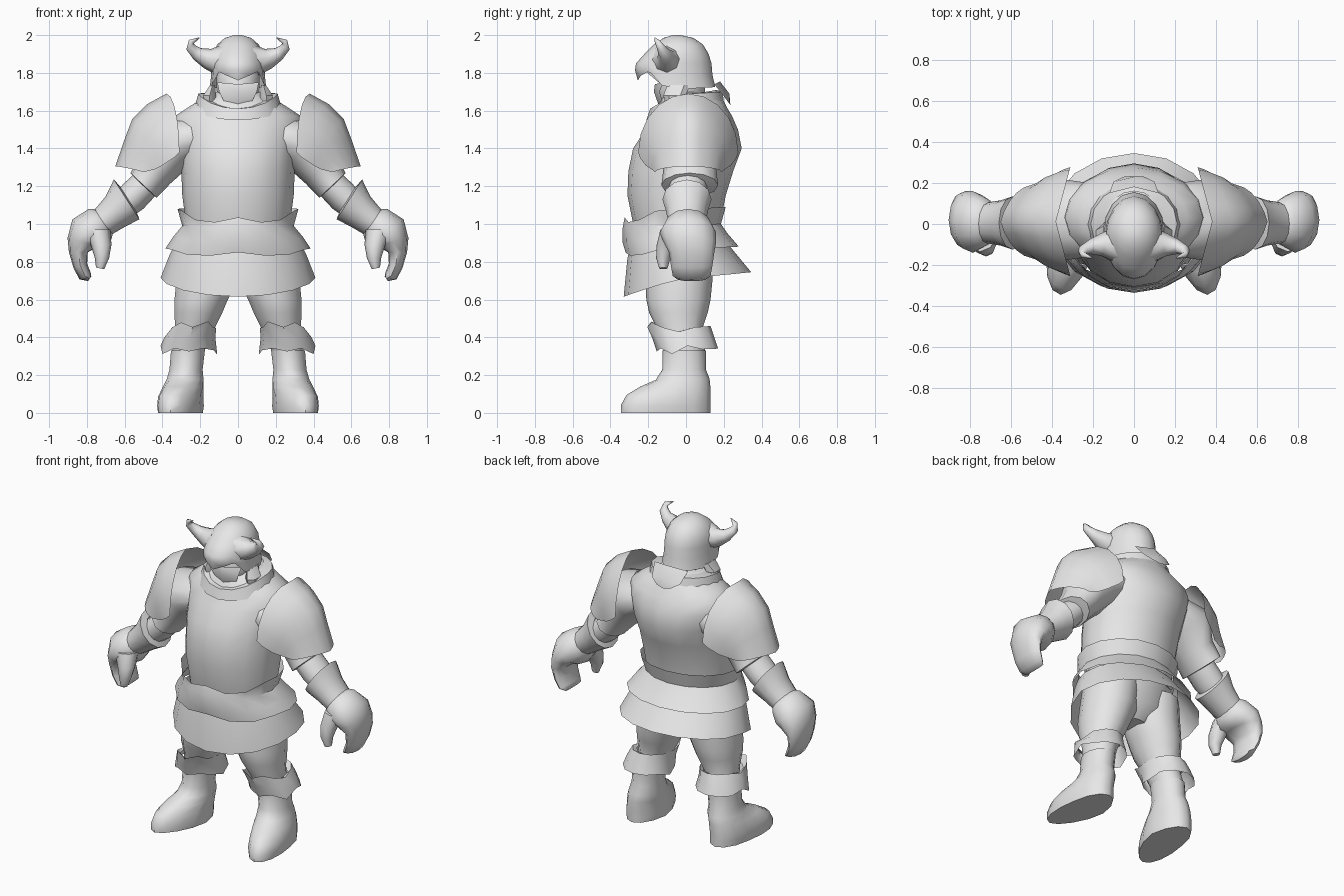
import bpy, bmesh, math
from mathutils import Vector

grey = bpy.data.materials.new("plain grey")
grey.diffuse_color = (0.8, 0.8, 0.8, 1)


def loft(name, rings, closed=True, cap0=False, cap1=False, mirror=False, angle=40):
    """Skin a list of equal-length point rings."""
    bm = bmesh.new()
    vs = [[bm.verts.new(p) for p in r] for r in rings]
    n = len(rings[0])
    for a, b in zip(vs, vs[1:]):
        for i in range(n if closed else n - 1):
            j = (i + 1) % n
            bm.faces.new((a[i], a[j], b[j], b[i]))
    if cap0:
        bm.faces.new(vs[0][::-1])
    if cap1:
        bm.faces.new(vs[-1])
    # face outwards from the middle of the part
    bm.normal_update()
    mid = sum((v.co for v in bm.verts), Vector()) / len(bm.verts)
    if sum((f.calc_center_median() - mid).dot(f.normal) * f.calc_area() for f in bm.faces) < 0:
        bmesh.ops.reverse_faces(bm, faces=bm.faces)
    me = bpy.data.meshes.new(name)
    bm.to_mesh(me)
    bm.free()
    me.materials.append(grey)
    me.polygons.foreach_set("use_smooth", [True] * len(me.polygons))
    me.set_sharp_from_angle(angle=math.radians(angle))
    ob = bpy.data.objects.new(name, me)
    bpy.context.collection.objects.link(ob)
    if mirror:
        m = ob.modifiers.new("mirror", 'MIRROR')
        m.use_mirror_merge = False
    return ob


def ring(yf, yb, hx, zf, zs=None, zb=None, cx=0, n=16, p=1.5, e=1.0):
    """Level ring; height may differ at front, side and back; e < 1 is boxier."""
    zs = zf if zs is None else zs
    zb = zs if zb is None else zb
    cy, ry, pts = (yf + yb) / 2, (yb - yf) / 2, []
    for i in range(n):
        a = 2 * math.pi * i / n
        c, s = math.cos(a), math.sin(a)
        z = zs + ((zf if c > 0 else zb) - zs) * abs(c) ** p
        pts.append((cx + hx * math.copysign(abs(s) ** e, s),
                    cy - ry * math.copysign(abs(c) ** e, c), z))
    return pts


def tube_ring(c, d, r, ry, n=12):
    """Ring across direction d (in the xz plane), r in plane, ry in depth."""
    d = Vector((d[0], 0, d[1])).normalized()
    u = Vector((-d.z, 0, d.x))
    return [Vector(c) + u * r * math.cos(2 * math.pi * i / n)
            + Vector((0, ry * math.sin(2 * math.pi * i / n), 0)) for i in range(n)]


# ---- torso, hips and neck
loft("torso", [ring(*r) for r in (
    (-.26, .17, .27, .9), (-.28, .18, .275, 1.0), (-.31, .21, .295, 1.15),
    (-.305, .25, .3, 1.28), (-.28, .295, .315, 1.4), (-.215, .275, .345, 1.5),
    (-.18, .245, .335, 1.57), (-.155, .215, .26, 1.62), (-.13, .19, .18, 1.67),
    (-.1, .16, .12, 1.7))], cap0=True, cap1=True, angle=75)
loft("hips", [ring(*r) for r in (
    (-.09, .05, .1, .655), (-.17, .13, .24, .74), (-.25, .17, .29, .95))],
    cap0=True, cap1=True)
loft("collar", [ring(-.21, .2, .235, 1.55, 1.6, 1.66), ring(-.19, .19, .21, 1.61, 1.69, 1.7),
                ring(-.13, .16, .14, 1.61, 1.69, 1.71)])
loft("collar_flap", [[(-.12, .15, 1.74), (0, .18, 1.755), (.12, .15, 1.74)],
                     [(-.1, .205, 1.67), (0, .23, 1.69), (.1, .205, 1.67)],
                     [(-.05, .23, 1.64), (0, .235, 1.63), (.05, .23, 1.64)]], closed=False)

# ---- belt with a peaked front, and the skirt below
belt = [ring(-.325, .21, .32, 1.035, 1.08, 1.09), ring(-.335, .185, .295, .98, .99, 1.0),
        ring(-.335, .22, .345, .9, .93, .95), ring(-.32, .28, .385, .85, .87, .88)]
for k, amount in ((0, -.03), (3, -.02)):      # dips beside the front peak
    for i in (1, 2, 14, 15):
        x, y, z = belt[k][i]
        belt[k][i] = (x, y, z + amount)
loft("belt", belt)
loft("skirt", [ring(-.29, .18, .33, .9, .9, .95), ring(-.31, .25, .365, .82, .83, .86),
               ring(-.33, .345, .41, .615, .715, .745, p=1.2)])

# ---- head and helmet
loft("head", [ring(*r, n=12) for r in (
    (-.1, .1, .07, 1.6), (-.135, .1, .085, 1.64), (-.15, .1, .115, 1.71),
    (-.13, .1, .115, 1.78), (-.1, .08, .1, 1.86))], cap0=True, cap1=True)
loft("mouth_guard", [[(-.11, -.12, 1.75), (0, -.165, 1.74), (.11, -.12, 1.75)],
                     [(-.1, -.14, 1.70), (0, -.17, 1.70), (.1, -.14, 1.70)],
                     [(-.065, -.12, 1.63), (0, -.145, 1.63), (.065, -.12, 1.63)]], closed=False)
rim = ring(-.255, .155, .15, 1.76, 1.715, 1.725)
for i, z in ((1, 1.785), (2, 1.81), (3, 1.735), (13, 1.735), (14, 1.81), (15, 1.785)):
    rim[i] = (rim[i][0], rim[i][1], z)
loft("helmet", [ring(-.07, -.03, .02, 2.0), ring(-.12, .04, .07, 1.985),
                ring(-.17, .09, .11, 1.95), ring(-.22, .12, .135, 1.9),
                ring(-.265, .135, .142, 1.85), ring(-.27, .14, .142, 1.815, 1.79, 1.79), rim],
     cap0=True, angle=50)
loft("horn", [tube_ring(c, d, r, r, 8) for c, d, r in (
    ((.09, -.1, 1.87), (1, .2), .085), ((.16, -.1, 1.875), (1, .35), .055),
    ((.215, -.11, 1.9), (1, .6), .036), ((.25, -.13, 1.935), (.5, 1), .026),
    ((.247, -.15, 1.965), (-.8, 1), .016), ((.205, -.165, 1.985), (-1, .0), .003))],
    cap0=True, cap1=True, mirror=True, angle=60)
loft("cheek_guard", [ring(-.1, .02, .015, 1.735, cx=.135, n=6), ring(-.12, .0, .04, 1.68, cx=.15, n=6),
                     ring(-.11, -.03, .03, 1.645, cx=.15, n=6)],
     cap0=True, cap1=True, mirror=True)


# ---- shoulder plates: arches stepping outward down the arm
def arch(xl, zl, xt, zt, ry, point, n=10):
    """Arch over the arm; point blends its plan from round (0) to a straight peak (1)."""
    pts = []
    for i in range(n + 1):
        a = math.pi * (i / n - .5)
        c, s = math.cos(a), math.sin(a)
        out = c + (1 - abs(s) - c) * point
        pts.append((xl + (xt - xl) * out, .012 + ry * s, zl + (zt - zl) * c))
    return pts


loft("shoulder_plate", [arch(*a) for a in (
    (.31, 1.38, .38, 1.69, .265, 1), (.34, 1.35, .48, 1.635, .255, .55),
    (.4, 1.31, .56, 1.555, .225, .35), (.44, 1.29, .6, 1.45, .195, .3),
    (.5, 1.275, .65, 1.305, .175, .3))], closed=False, mirror=True, angle=60)

# ---- arms
loft("upper_arm", [tube_ring((x, .02, z), d, r, ry) for x, z, d, r, ry in (
    (.22, 1.46, (1, -.3), .11, .18), (.36, 1.42, (.8, -.7), .155, .2),
    (.44, 1.29, (.7, -.8), .112, .14), (.5, 1.205, (.75, -.8), .095, .15),
    (.5, 1.2, (.75, -.8), .07, .1))], cap0=True, cap1=True, mirror=True, angle=60)
loft("forearm", [tube_ring((x, .01, z), (.84, -.6), r, ry) for x, z, r, ry in (
    (.46, 1.24, .08, .1), (.55, 1.15, .085, .1), (.7, 1.02, .065, .075))],
    cap0=True, cap1=True, mirror=True)
loft("bracer", [tube_ring((x, .005, z), (.84, -.54), r, ry) for x, z, r, ry in (
    (.58, 1.13, .085, .085), (.59, 1.13, .125, .13), (.65, 1.065, .095, .11),
    (.715, 1.01, .08, .1))], mirror=True)

# ---- hands: palm bending down into curled fingers, plus a thumb
loft("hand", [tube_ring((x, y, z), d, r, ry) for x, y, z, d, r, ry in (
    (.69, .01, 1.03, (.8, -.6), .06, .08), (.73, .01, 1.0, (.8, -.6), .1, .12),
    (.785, .01, .955, (.6, -.8), .115, .15), (.82, .02, .905, (.25, -1), .085, .14),
    (.845, .03, .85, (0, -1), .05, .12), (.835, .03, .78, (-.3, -1), .038, .11),
    (.81, .03, .725, (-.6, -1), .035, .1), (.785, .03, .71, (-.9, -.6), .015, .08))],
    cap0=True, cap1=True, mirror=True, angle=60)
loft("thumb", [tube_ring((x, y, z), d, r, r, 8) for x, y, z, d, r in (
    (.75, -.06, .97, (0, -1), .075), (.725, -.1, .89, (0, -1), .055),
    (.72, -.12, .82, (0, -1), .038), (.73, -.12, .765, (.2, -1), .022))],
    cap0=True, cap1=True, mirror=True, angle=60)

# ---- legs, knee guards and boots
loft("leg", [ring(yf, yb, hx, z, cx=cx, n=14) for cx, yf, yb, hx, z in (
    (.15, -.21, .15, .16, .85), (.165, -.215, .14, .165, .7), (.195, -.21, .13, .145, .6),
    (.21, -.195, .115, .13, .53), (.23, -.15, .085, .105, .44), (.26, -.12, .1, .088, .34),
    (.27, -.115, .095, .08, .25))],
    cap0=True, cap1=True, mirror=True)
knee = [ring(-.17, .09, .115, .43, .43, .44, cx=.235, n=12),
        ring(-.205, .13, .125, .455, .45, .46, cx=.24, n=12),
        ring(-.18, .15, .135, .4, .4, .4, cx=.255, n=12),
        ring(-.155, .17, .15, .325, .335, .34, cx=.26, n=12)]
for k, i, dx, dz in ((1, 1, 0, .025), (1, 11, -.02, .03), (1, 3, 0, -.02), (3, 1, 0, .015),
                     (3, 11, 0, .015), (3, 3, 0, .02), (3, 9, 0, -.025), (3, 2, .01, -.02)):
    x, y, z = knee[k][i]
    knee[k][i] = (x + dx, y, z + dz)
loft("knee_guard", knee, mirror=True)


def boot_ring(yf, yb, hx, zf, zb, cx, lean):
    """Boot slice whose toe swings outward and narrows."""
    pts = []
    for x, y, z in ring(yf, yb, hx, zf, (zf + zb) / 2, zb, cx=cx, n=14):
        t = max(0, -.08 - y)
        pts.append((cx + (x - cx) * (1 - .5 * t) + lean * t, y, z))
    return pts


loft("boot", [boot_ring(*b) for b in (
    (-.125, .105, .092, .33, .33, .265, 0), (-.125, .105, .09, .23, .23, .275, 0),
    (-.16, .125, .1, .175, .18, .28, .15), (-.24, .13, .11, .14, .13, .29, .2),
    (-.315, .13, .118, .095, .07, .298, .22), (-.345, .13, .12, .04, .035, .298, .22),
    (-.345, .13, .115, 0, 0, .298, .22))], cap0=True, cap1=True, mirror=True, angle=50)
